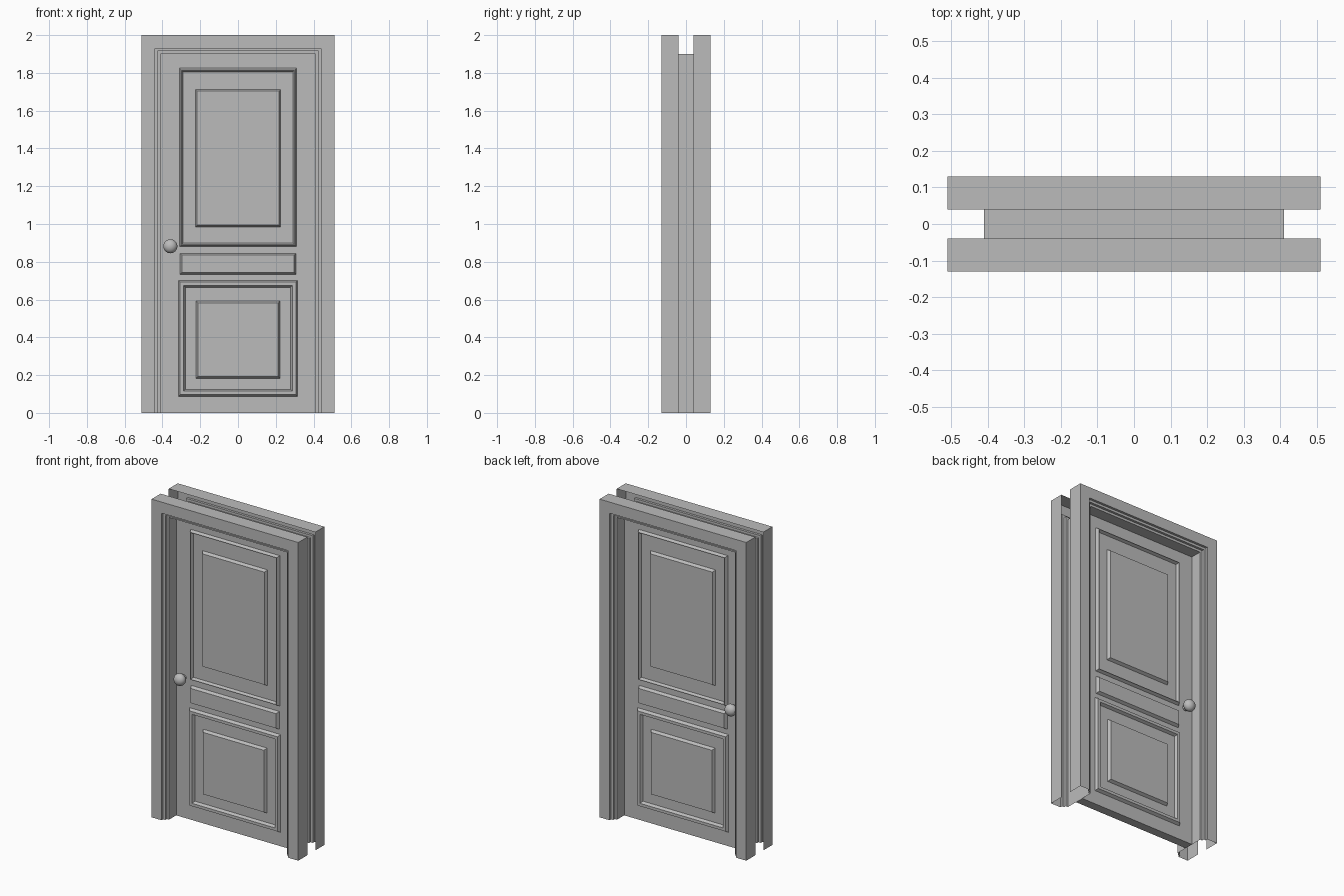
import bpy, bmesh
from mathutils import Matrix

cube = bpy.data.objects.get("Cube")
if cube:
    bpy.data.objects.remove(cube, do_unlink=True)

grey = bpy.data.materials.new("plain grey")
grey.use_nodes = True
grey.diffuse_color = (0.5, 0.5, 0.5, 1)
grey.node_tree.nodes["Principled BSDF"].inputs["Base Color"].default_value = (0.5, 0.5, 0.5, 1)

FACE = -0.028      # front surface of the door leaf
JAMB = 0.41        # half width of the opening
RISE = 1.49        # frame top height minus half width


def finish(name, bm, mirror=False):
    mesh = bpy.data.meshes.new(name)
    bm.to_mesh(mesh)
    bm.free()
    mesh.materials.append(grey)
    obj = bpy.data.objects.new(name, mesh)
    bpy.context.collection.objects.link(obj)
    if mirror:
        mod = obj.modifiers.new("both sides", 'MIRROR')
        mod.use_axis = (False, True, False)
        mod.use_mirror_merge = False
    return obj


def loft(bm, loops, closed):
    """Join successive vertex loops with quads."""
    rows = [[bm.verts.new(p) for p in loop] for loop in loops]
    n = len(rows[0])
    for a, b in zip(rows, rows[1:]):
        for i in range(n if closed else n - 1):
            k = (i + 1) % n
            bm.faces.new((a[i], b[i], b[k], a[k]))
    return rows


def moulding(name, half, bottom, top, steps, cap):
    """Rectangular relief; steps are (inset, height) pairs."""
    bm = bmesh.new()
    loops = []
    for inset, height in steps:
        w, lo, hi, y = half - inset, bottom + inset, top - inset, FACE - height
        loops.append([(-w, y, lo), (-w, y, hi), (w, y, hi), (w, y, lo)])
    rows = loft(bm, loops, True)
    if cap:
        bm.faces.new(rows[-1][::-1])
    return finish(name, bm, mirror=True)


# Frame: stepped casing and jamb swept up, across and down, open at the back
half_profile = [(0.51, -0.04), (0.51, -0.13), (0.44, -0.13), (0.44, -0.115),
                (0.425, -0.115), (0.425, -0.1), (JAMB, -0.1)]
profile = half_profile + [(w, -y) for w, y in reversed(half_profile)]
bm = bmesh.new()
loft(bm, [[(-w, y, 0), (-w, y, w + RISE), (w, y, w + RISE), (w, y, 0)]
          for w, y in profile], False)
finish("door_frame", bm)

# Door leaf
bm = bmesh.new()
leaf_w, leaf_h = JAMB - 0.001, JAMB + RISE - 0.001
bmesh.ops.create_cube(bm, size=1, matrix=Matrix.Translation((0, 0, leaf_h / 2))
                      @ Matrix.Diagonal((2 * leaf_w, -2 * FACE, leaf_h, 1)))
finish("door_leaf", bm)

# Raised mouldings and panels on both faces
H = 0.018
ridge = [(0, 0), (0.009, H), (0.012, H), (0.02, 0)]
wide_ridge = [(0, 0), (0.01, H), (0.028, H), (0.037, 0)]
raised = [(0, 0), (0.01, H)]
moulding("upper_moulding", 0.31, 0.88, 1.825, ridge, False)
moulding("upper_panel", 0.226, 0.985, 1.713, raised, True)
moulding("middle_panel", 0.307, 0.733, 0.845, raised, True)
moulding("lower_moulding", 0.316, 0.087, 0.702, wide_ridge, False)
moulding("lower_panel", 0.222, 0.183, 0.592, raised, True)

# Knobs with short stems
KX, KZ = -0.358, 0.882
bm = bmesh.new()
bmesh.ops.create_uvsphere(bm, u_segments=32, v_segments=16, radius=0.037,
                          matrix=Matrix.Translation((KX, -0.067, KZ))
                          @ Matrix.Diagonal((1, 0.85, 1, 1)))
bmesh.ops.create_cone(bm, cap_ends=True, segments=24, radius1=0.018, radius2=0.018, depth=0.04,
                      matrix=Matrix.Translation((KX, FACE - 0.01, KZ))
                      @ Matrix.Rotation(1.5708, 4, 'X'))
knob = finish("door_knobs", bm, mirror=True)
bpy.ops.object.select_all(action='DESELECT')
knob.select_set(True)
bpy.context.view_layer.objects.active = knob
bpy.ops.object.shade_smooth_by_angle()
